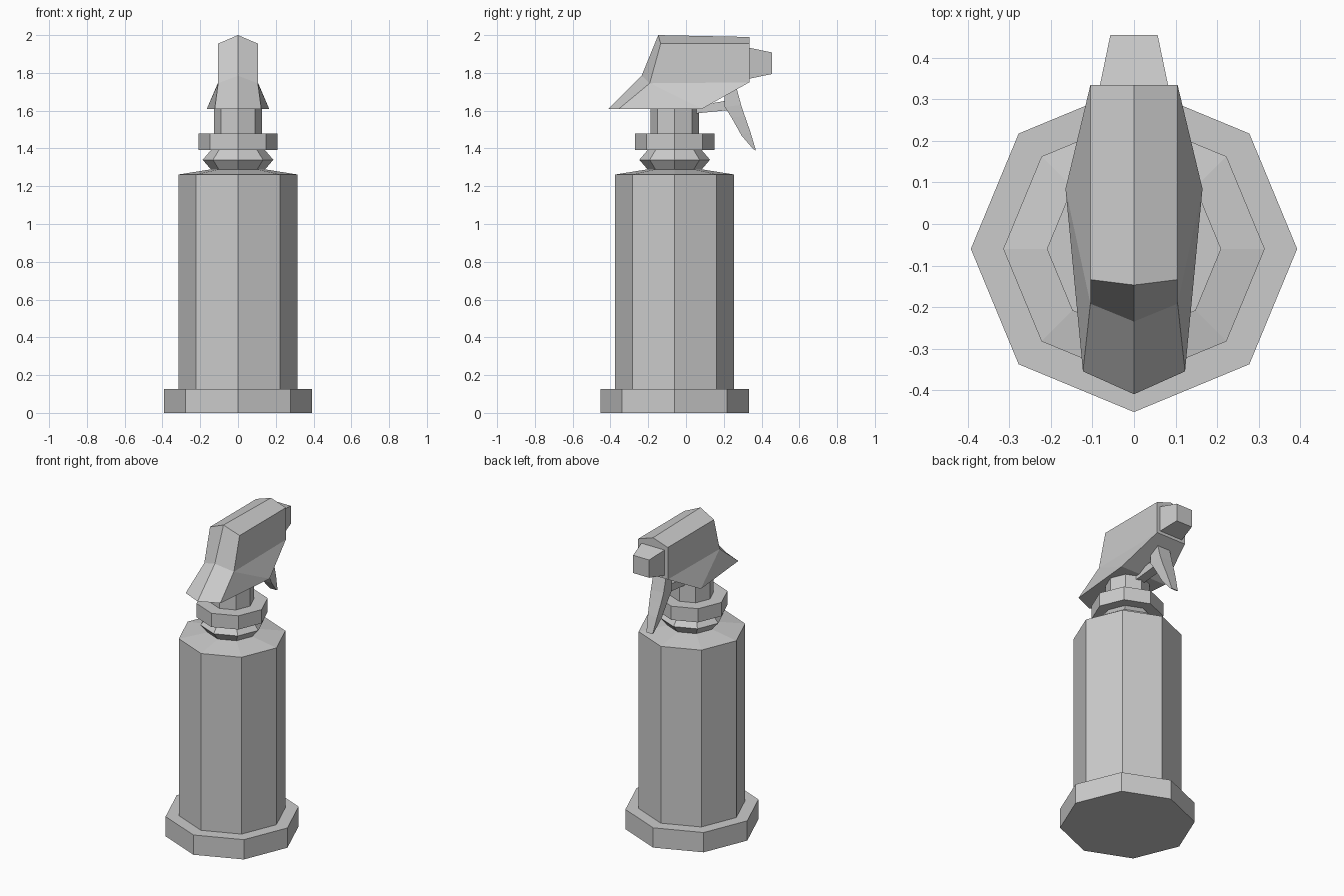
import bpy
import math

if "Cube" in bpy.data.objects:
    bpy.data.objects.remove(bpy.data.objects["Cube"])

AXIS_Y = -0.06  # bottle axis


def make(name, verts, faces):
    me = bpy.data.meshes.new(name)
    me.from_pydata(verts, [], faces)
    me.update()
    ob = bpy.data.objects.new(name, me)
    bpy.context.collection.objects.link(ob)
    bpy.context.view_layer.objects.active = ob
    bpy.ops.object.mode_set(mode='EDIT')
    bpy.ops.mesh.select_all(action='SELECT')
    bpy.ops.mesh.normals_make_consistent(inside=False)
    bpy.ops.object.mode_set(mode='OBJECT')
    return ob


def skin(name, rings):
    """Closed solid through rings of equal point count, capped at both ends."""
    n = len(rings[0])
    verts = [p for r in rings for p in r]
    faces = [list(range(n)), list(range(len(verts) - n, len(verts)))]
    for k in range(len(rings) - 1):
        for i in range(n):
            j = (i + 1) % n
            faces.append([k * n + i, k * n + j, (k + 1) * n + j, (k + 1) * n + i])
    return make(name, verts, faces)


def octagon(name, profile):
    skin(name, [[(r * math.cos(i * math.pi / 4), AXIS_Y + r * math.sin(i * math.pi / 4), z)
                 for i in range(8)] for r, z in profile])


# Bottle, neck and collar
octagon("base", [(0.393, 0), (0.393, 0.127)])
octagon("bottle_body", [(0.315, 0.127), (0.315, 1.262), (0.14, 1.29)])
octagon("neck", [(0.14, 1.285), (0.187, 1.34), (0.14, 1.395)])
octagon("collar", [(0.21, 1.392), (0.21, 1.48)])
octagon("stem", [(0.128, 1.48), (0.128, 1.612)])

# Spray head: centre ridge, then right side points, then their mirror
ridge = [(0, -0.41, 1.61), (0, -0.235, 1.785), (0, -0.147, 2.0), (0, 0.335, 1.99)]
side = [(0.123, -0.355, 1.61), (0.105, -0.192, 1.745), (0.105, -0.134, 1.955),
        (0.105, 0.335, 1.955), (0.105, 0.335, 1.75), (0.165, 0.085, 1.61)]
verts = ridge + side + [(-x, y, z) for x, y, z in side]
faces = [[0, 4, 9, 15, 10], [9, 8, 14, 15], [8, 7, 3, 13, 14]]
for s in (4, 10):
    faces += [[k, k + 1, s + k + 1, s + k] for k in range(3)]
    faces += [[s + 1, s + 2, s + 3, s + 4], [s + 1, s + 4, s + 5], [s, s + 1, s + 5]]
make("spray_head", verts, faces)

# Nozzle: square tapered block
skin("nozzle", [[(sx * h, y, 1.851 + sz * h) for sx, sz in ((1, 1), (-1, 1), (-1, -1), (1, -1))]
                for y, h in ((0.33, 0.083), (0.455, 0.057))])

# Trigger: curved and tapering; (inner y, z, outer y, z, half width)
sections = [(0.205, 1.70, 0.262, 1.74, 0.045), (0.205, 1.62, 0.292, 1.63, 0.045),
            (0.24, 1.565, 0.312, 1.57, 0.041), (0.295, 1.467, 0.34, 1.49, 0.033),
            (0.357, 1.395, 0.37, 1.39, 0.022)]
skin("trigger", [[(-w, y0, z0), (w, y0, z0), (w, y1, z1), (-w, y1, z1)]
                 for y0, z0, y1, z1, w in sections])

# Push rod between stem and trigger
skin("push_rod", [[(-0.03, y, a), (0.03, y, a), (0.03, y, b), (-0.03, y, b)]
                  for y, a, b in ((0.03, 1.583, 1.62), (0.225, 1.603, 1.655))])
